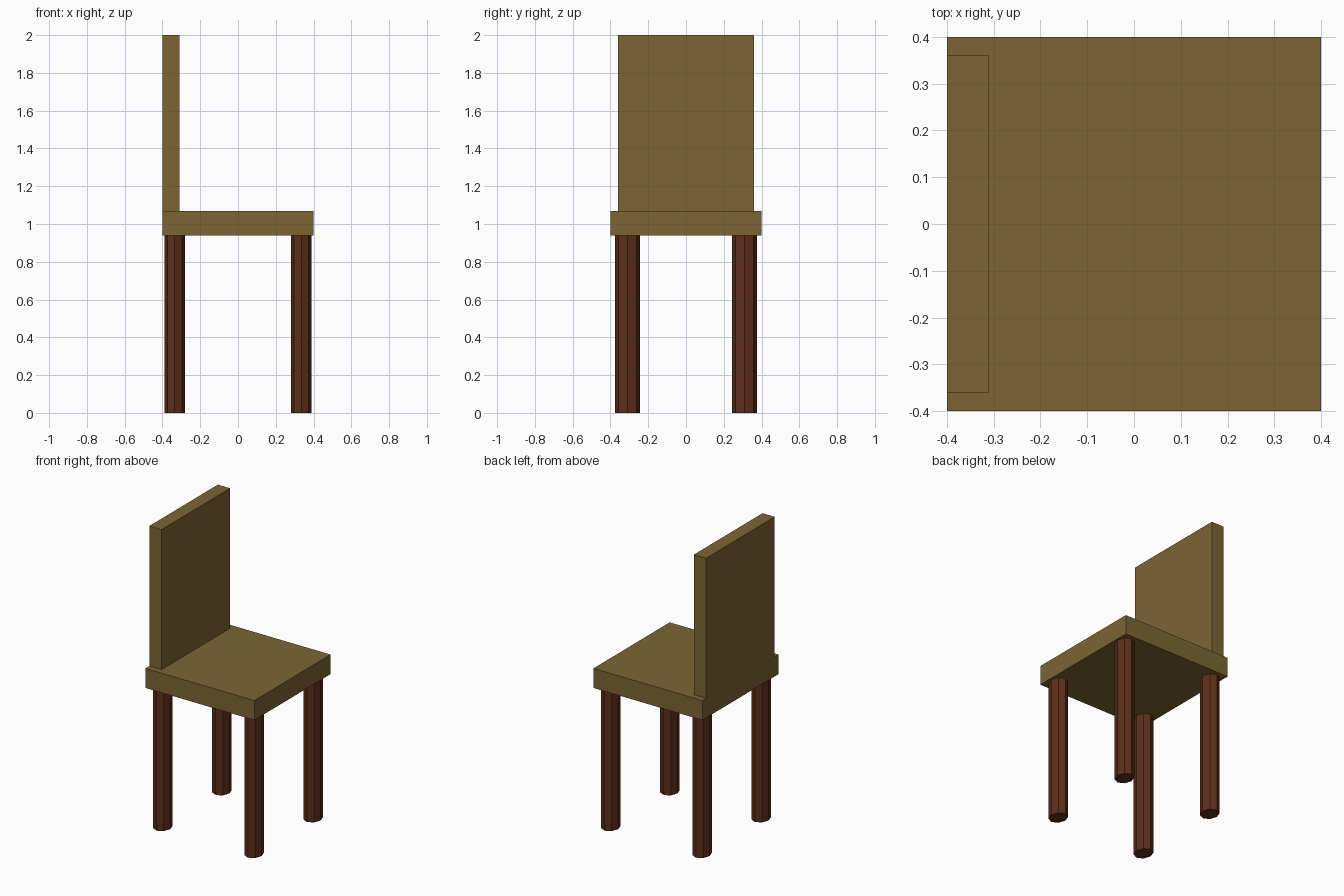
import bpy

if "Cube" in bpy.data.objects:
    bpy.data.objects.remove(bpy.data.objects["Cube"])


def material(name, rgb):
    m = bpy.data.materials.new(name)
    m.diffuse_color = (*rgb, 1)
    m.use_nodes = True
    m.node_tree.nodes["Principled BSDF"].inputs["Base Color"].default_value = m.diffuse_color
    return m


wood = material("light_wood", (0.20, 0.13, 0.034))
dark = material("dark_wood", (0.11, 0.028, 0.011))


def finish(name, mat):
    ob = bpy.context.object
    ob.name = name
    bpy.ops.object.transform_apply(location=False, rotation=False, scale=True)
    ob.data.materials.append(mat)


def box(name, lo, hi, mat):
    centre = [(a + b) / 2 for a, b in zip(lo, hi)]
    bpy.ops.mesh.primitive_cube_add(size=1, location=centre)
    bpy.context.object.scale = [b - a for a, b in zip(lo, hi)]
    finish(name, mat)


# Seat slab and upright backrest
box("seat", (-0.4, -0.4, 0.94), (0.4, 0.4, 1.07), wood)
box("backrest", (-0.4, -0.36, 1.07), (-0.31, 0.36, 2.0), wood)

# Four eight-sided legs, slightly oval
for sx, x_name in ((-1, "left"), (1, "right")):
    for sy, y_name in ((-1, "front"), (1, "back")):
        bpy.ops.mesh.primitive_cylinder_add(
            vertices=8, radius=1, depth=0.94,
            location=(sx * 0.335, sy * 0.31, 0.47))
        bpy.context.object.scale = (0.055, 0.066, 1)
        finish(f"{y_name}_{x_name}_leg", dark)
